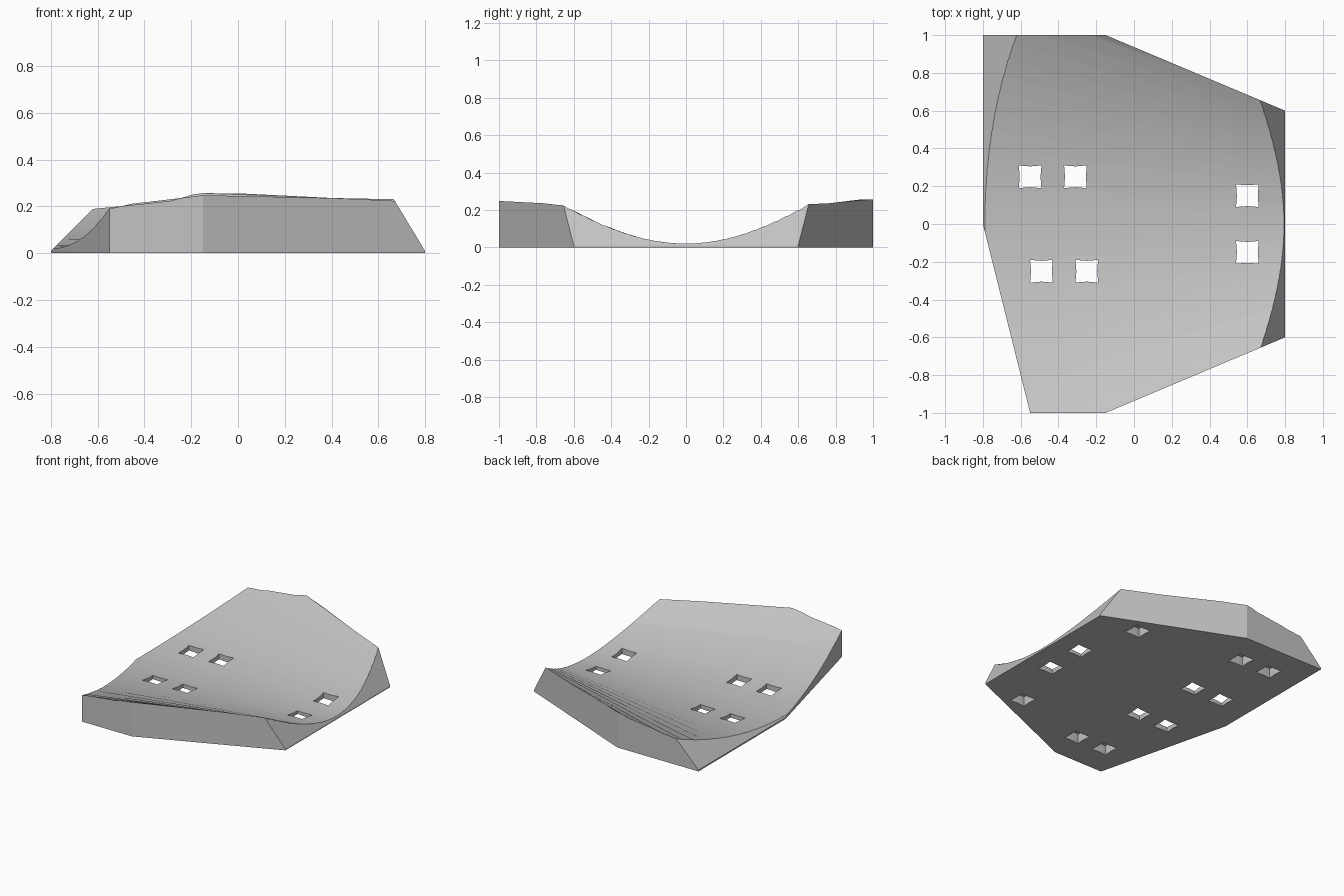
import bpy, bmesh, math

if "Cube" in bpy.data.objects:
    bpy.data.objects.remove(bpy.data.objects["Cube"])

grey = bpy.data.materials.new("plain_grey")
grey.diffuse_color = (0.55, 0.55, 0.55, 1)
grey.use_nodes = True
grey.node_tree.nodes["Principled BSDF"].inputs["Base Color"].default_value = grey.diffuse_color


def add_object(name, bm):
    bmesh.ops.recalc_face_normals(bm, faces=bm.faces[:])
    mesh = bpy.data.meshes.new(name)
    bm.to_mesh(mesh)
    bm.free()
    mesh.materials.append(grey)
    obj = bpy.data.objects.new(name, mesh)
    bpy.context.collection.objects.link(obj)
    return obj


def loft(bm, ring_a, ring_b):
    """Closed solid between two matching rings of points."""
    a = [bm.verts.new(p) for p in ring_a]
    b = [bm.verts.new(p) for p in ring_b]
    bm.faces.new(a)
    bm.faces.new(b[::-1])
    n = len(a)
    for i in range(n):
        j = (i + 1) % n
        bm.faces.new((a[i], b[i], b[j], a[j]))


# Body: seven-sided slab
outline = [(-0.8, 1), (-0.8, 0), (-0.55, -1), (-0.15, -1),
           (0.8, -0.6), (0.8, 0.6), (-0.15, 1)]
bm = bmesh.new()
loft(bm, [(x, y, 0) for x, y in outline], [(x, y, 0.5) for x, y in outline])

# Sloped left and right ends
for point, normal in (((-0.8, 0, 0.01), (-1, 0, 1)),
                      ((0.8, 0, 0.01), (0.215, 0, 0.13))):
    cut = bmesh.ops.bisect_plane(bm, geom=bm.verts[:] + bm.edges[:] + bm.faces[:],
                                 dist=1e-5, plane_co=point, plane_no=normal,
                                 clear_outer=True)
    edges = [e for e in cut["geom_cut"] if isinstance(e, bmesh.types.BMEdge)]
    bmesh.ops.holes_fill(bm, edges=edges, sides=0)
body = add_object("curved_slab", bm)


# Valley cutter: a trough narrowing towards the right
def trough_ring(x):
    width = 1 - 0.3 * (x + 0.8)
    steps = [i / 10 for i in range(-15, 16)]
    ring = [(x, t * width, 0.02 + 0.15 * t * t) for t in steps]
    return ring + [(x, 1.5 * width, 1), (x, -1.5 * width, 1)]


bm = bmesh.new()
loft(bm, trough_ring(-1), trough_ring(1))
valley = add_object("valley_cutter", bm)

# Square pockets in the underside; those below the thin middle break through
pockets = [(-0.55, 0.25), (-0.31, 0.25), (-0.55, 0.75), (-0.31, 0.75),
           (-0.49, -0.25), (-0.25, -0.25), (-0.37, -0.75), (-0.13, -0.75),
           (0.6, 0.15), (0.6, -0.15), (0.47, 0.6), (0.47, -0.6)]
bm = bmesh.new()
for px, py in pockets:
    ring = []
    for k in range(8):
        r = 0.06 * math.sqrt(2) if k % 2 else 0.055  # sides bow inwards
        a = k * math.pi / 4
        ring.append((px + r * math.cos(a), py + r * math.sin(a)))
    loft(bm, [(x, y, -0.05) for x, y in ring], [(x, y, 0.07) for x, y in ring])
pocket_cutter = add_object("pocket_cutter", bm)

# Cut the body
bpy.context.view_layer.objects.active = body
body.select_set(True)
for cutter in (valley, pocket_cutter):
    mod = body.modifiers.new(cutter.name, "BOOLEAN")
    mod.operation = "DIFFERENCE"
    mod.solver = "EXACT"
    mod.object = cutter
    bpy.ops.object.modifier_apply(modifier=mod.name)
    bpy.data.objects.remove(cutter)

bpy.ops.object.shade_smooth_by_angle(angle=math.radians(20))
